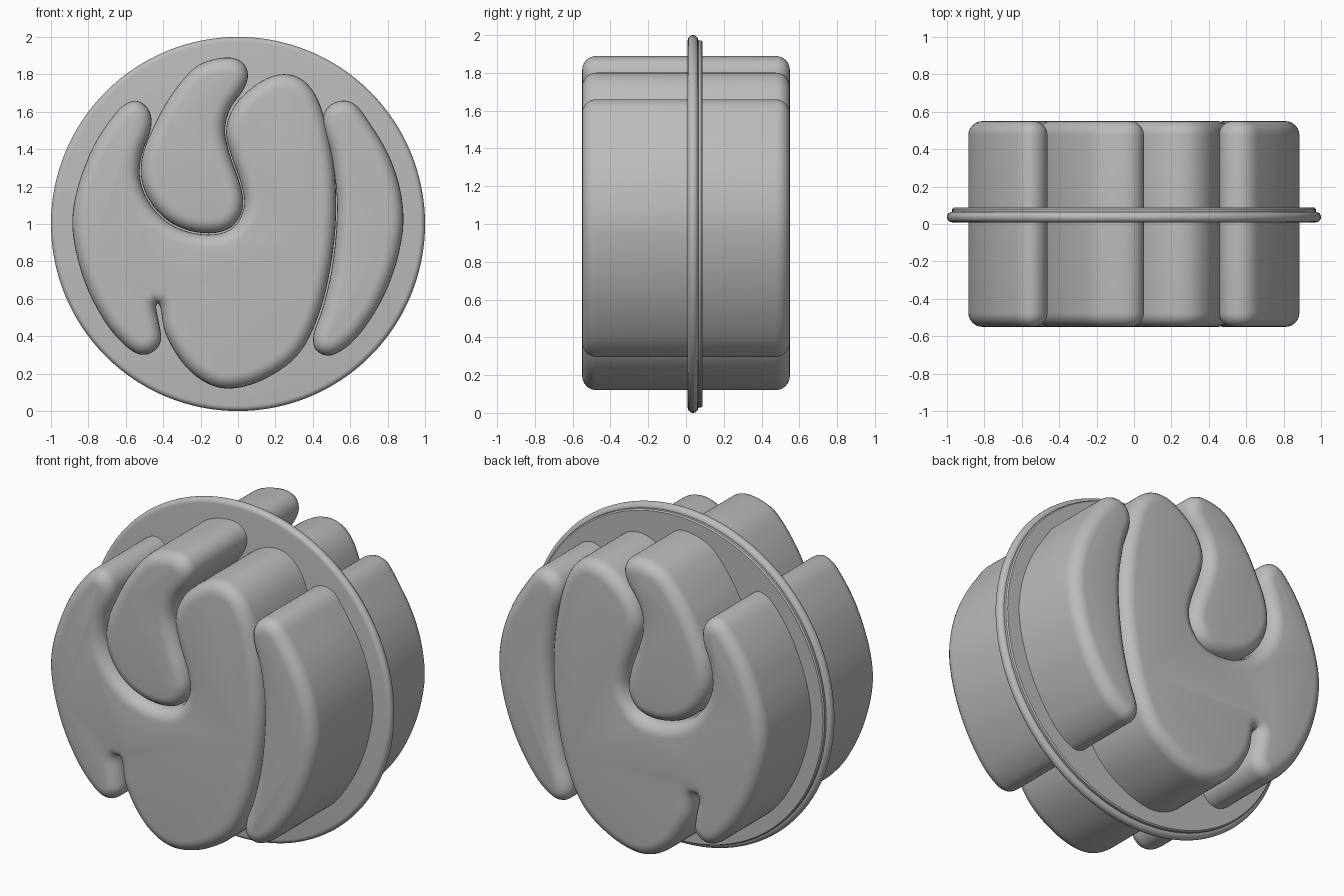
import bpy, bmesh, math
from mathutils import Vector
from mathutils.geometry import interpolate_bezier

if "Cube" in bpy.data.objects:
    bpy.data.objects.remove(bpy.data.objects["Cube"], do_unlink=True)

HALF_DEPTH = 0.55
FILLET = 0.075
STEPS = 6

grey = bpy.data.materials.new("plain grey")
grey.use_nodes = True
grey.diffuse_color = (0.5, 0.5, 0.5, 1)
grey.node_tree.nodes["Principled BSDF"].inputs["Base Color"].default_value = (0.5, 0.5, 0.5, 1)


def finish(name, bm):
    bmesh.ops.recalc_face_normals(bm, faces=bm.faces)
    mesh = bpy.data.meshes.new(name)
    bm.to_mesh(mesh)
    bm.free()
    obj = bpy.data.objects.new(name, mesh)
    bpy.context.collection.objects.link(obj)
    mesh.materials.append(grey)
    bpy.ops.object.select_all(action="DESELECT")
    obj.select_set(True)
    bpy.context.view_layer.objects.active = obj
    bpy.ops.object.shade_smooth_by_angle(angle=math.radians(35))
    return obj


def smooth_outline(points, spacing=0.012):
    """Closed rounded outline through the points, evenly sampled."""
    pts = [Vector(p) for p in points]
    n = len(pts)
    dense = []
    for i in range(n):
        a, b, c, d = (pts[(i + k) % n] for k in (-1, 0, 1, 2))
        span = (c - b).length / 3
        h1, h2 = b + (c - a).normalized() * span, c - (d - b).normalized() * span
        dense += interpolate_bezier(b, h1, h2, c, 30)[:-1]
    out, travelled = [dense[0]], 0
    for p, q in zip(dense, dense[1:]):
        travelled += (q - p).length
        if travelled >= spacing:
            out.append(q)
            travelled = 0
    for _ in range(4):
        m = len(out)
        out = [(out[i - 1] + out[i] * 2 + out[(i + 1) % m]) / 4 for i in range(m)]
    return out


def inset(outline, amount):
    """Move the outline inwards along its normals."""
    m = len(outline)
    area = sum(outline[i - 1].cross(outline[i]) for i in range(m))
    side = 1 if area > 0 else -1
    result = []
    for i, p in enumerate(outline):
        t = (outline[(i + 1) % m] - outline[i - 1]).normalized()
        result.append(p + Vector((-t.y, t.x)) * side * amount)
    return result


def lobe(name, points):
    """Extrude an outline through the plate, with rounded front and back edges."""
    outline = smooth_outline(points)
    quarter = [math.pi / 2 * k / STEPS for k in range(STEPS + 1)]
    edge = [(FILLET * (1 - math.sin(a)), HALF_DEPTH - FILLET * (1 - math.cos(a))) for a in quarter]
    profile = [(d, -y) for d, y in edge] + [(d, y) for d, y in reversed(edge)]
    bm = bmesh.new()
    rings = [[bm.verts.new((p.x, y, p.y)) for p in inset(outline, d)] for d, y in profile]
    m = len(outline)
    for lower, upper in zip(rings, rings[1:]):
        for i in range(m):
            bm.faces.new((lower[i - 1], lower[i], upper[i], upper[i - 1]))
    bm.faces.new(rings[0])
    bm.faces.new(rings[-1])
    return finish(name, bm)


def disc(name, profile, segments=128):
    """Lathe a (radius, y) profile around the front-to-back axis."""
    bm = bmesh.new()
    rings = []
    for r, y in profile:
        angles = [math.tau * i / segments for i in range(segments)]
        rings.append([bm.verts.new((r * math.cos(a), y, 1 + r * math.sin(a))) for a in angles])
    for lower, upper in zip(rings, rings[1:]):
        for i in range(segments):
            bm.faces.new((lower[i - 1], lower[i], upper[i], upper[i - 1]))
    bm.faces.new(rings[0])
    bm.faces.new(rings[-1])
    return finish(name, bm)


# Round plate: rounded rim with a slightly smaller step behind it
rim = [(0.972 + 0.028 * math.sin(math.pi * k / 10), 0.037 - 0.028 * math.cos(math.pi * k / 10))
       for k in range(11)]
disc("plate", rim)
disc("plate_back_step", [(0.96, 0.04), (0.972, 0.06), (0.972, 0.08), (0.965, 0.087)])

# Curled inner lobe
lobe("curled_lobe", [
    (-0.04, 1.89), (0.03, 1.86), (0.055, 1.79), (0.025, 1.71), (-0.04, 1.62), (-0.07, 1.5),
    (-0.04, 1.36), (0.015, 1.2), (0.025, 1.08), (-0.04, 0.98), (-0.17, 0.95), (-0.33, 0.99),
    (-0.45, 1.09), (-0.515, 1.23), (-0.51, 1.37), (-0.46, 1.5), (-0.37, 1.67), (-0.24, 1.83),
    (-0.15, 1.875)])

# Main body: left arm, cup under the curled lobe, tall centre and a slit at the lower left
lobe("main_body", [
    (-0.55, 1.66), (-0.64, 1.61), (-0.79, 1.38), (-0.885, 1.05), (-0.84, 0.75), (-0.72, 0.49),
    (-0.58, 0.33), (-0.49, 0.3), (-0.415, 0.36), (-0.42, 0.46), (-0.44, 0.56), (-0.43, 0.585),
    (-0.415, 0.56), (-0.39, 0.42), (-0.29, 0.25), (-0.17, 0.15), (-0.04, 0.12), (0.14, 0.17),
    (0.32, 0.3), (0.43, 0.51), (0.5, 0.8), (0.525, 1.1), (0.5, 1.4), (0.43, 1.66),
    (0.34, 1.775), (0.22, 1.8), (0.09, 1.74), (-0.02, 1.63), (-0.064, 1.5), (-0.034, 1.36),
    (0.021, 1.2), (0.031, 1.08), (-0.037, 0.973), (-0.17, 0.943), (-0.334, 0.983),
    (-0.456, 1.086), (-0.522, 1.23), (-0.515, 1.37), (-0.465, 1.51), (-0.475, 1.61)])

# Outer lobe on the left side
lobe("outer_lobe", [
    (0.55, 1.66), (0.475, 1.62), (0.452, 1.53), (0.5, 1.36), (0.53, 1.1), (0.505, 0.78),
    (0.45, 0.54), (0.4, 0.39), (0.425, 0.315), (0.51, 0.3), (0.65, 0.41), (0.8, 0.66),
    (0.88, 0.95), (0.87, 1.17), (0.8, 1.38), (0.67, 1.59), (0.62, 1.645)])
